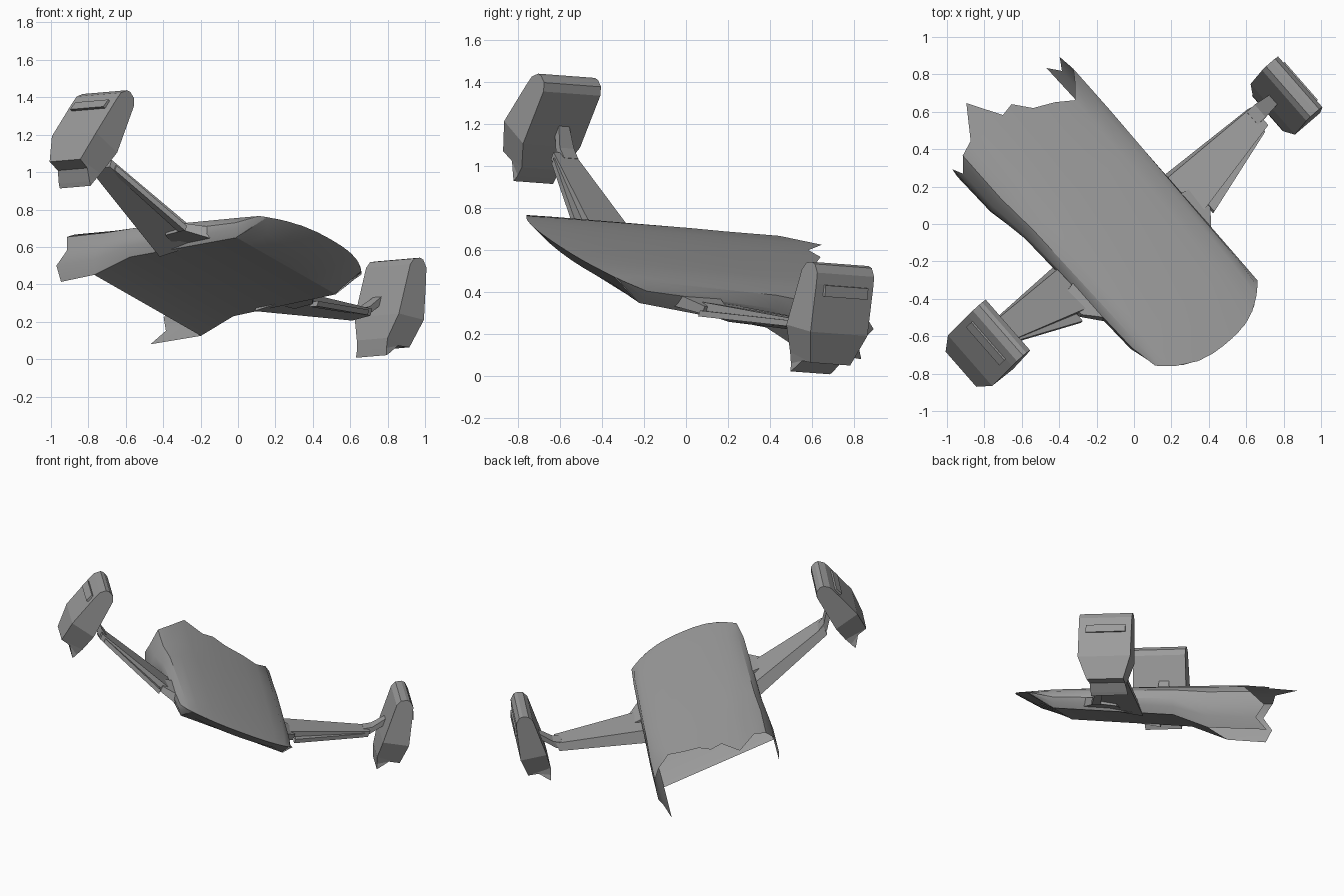
import bpy, bmesh
from mathutils import Vector

if "Cube" in bpy.data.objects:
    bpy.data.objects.remove(bpy.data.objects["Cube"])

# Tilted craft frame: side (w), forward (f) and up (u)
S = Vector((0.703, 0.585, -0.402)).normalized()
F = Vector((0.66, -0.75, 0.055))
F = (F - S * F.dot(S)).normalized()
U = F.cross(S)
MID = -0.283

grey = bpy.data.materials.new("dull_grey")
grey.diffuse_color = (0.33, 0.33, 0.33, 1)
grey.use_nodes = True
grey.node_tree.nodes["Principled BSDF"].inputs["Base Color"].default_value = grey.diffuse_color


def place(w, f, u):
    return S * (w + MID) + F * f + U * u


def make(name, verts, faces, smooth=False):
    bm = bmesh.new()
    vs = [bm.verts.new(place(*v)) for v in verts]
    for f in faces:
        bm.faces.new([vs[i] for i in f])
    bmesh.ops.remove_doubles(bm, verts=bm.verts, dist=0.0005)
    bmesh.ops.recalc_face_normals(bm, faces=bm.faces)
    me = bpy.data.meshes.new(name)
    bm.to_mesh(me)
    bm.free()
    me.materials.append(grey)
    ob = bpy.data.objects.new(name, me)
    bpy.context.collection.objects.link(ob)
    if smooth:
        bpy.context.view_layer.objects.active = ob
        ob.select_set(True)
        bpy.ops.object.shade_smooth_by_angle(angle=0.6)
        ob.select_set(False)
    return ob


def loft(name, loops, side):
    """Closed solid through four-cornered loops, mirrored by side."""
    verts = [(side * w, f, u) for lp in loops for w, f, u in lp]
    n = len(loops)
    faces = [(4*i + k, 4*i + (k+1) % 4, 4*i + 4 + (k+1) % 4, 4*i + 4 + k)
             for i in range(n - 1) for k in range(4)]
    faces += [(3, 2, 1, 0), tuple(range(4*n - 4, 4*n))]
    return make(name, verts, faces)


def rim(w):
    a = (abs(w) / .385) ** 2.6
    return (w, .84 - .15 * a, .525 - .025 * a)


# Hull: rounded section (offset, height fraction, torn rear end)
section = [(-.40, 0, -.79), (-.43, .25, -.83), (-.437, .5, -.77), (-.41, .78, -.84),
           (-.34, .92, -.87), (-.22, .97, -1.04), (-.11, 1, -.865), (-.03, 1, -.88),
           (.05, 1, -.79), (.17, .985, -.74), (.27, .96, -.68), (.36, .9, -.77),
           (.41, .78, -.82), (.437, .5, -.92), (.43, .25, -.86), (.41, 0, -.93)]
TOP = .535
N = len(section)
# nose rim, where top and underside meet
verts = [rim(w * .89) for w, v, _ in section]
for f, low, wide in ((.53, .39, .93), (-.29, .32, .97), (-.53, .225, 1)):
    verts += [(w * wide, f, low + (TOP - low) * v) for w, v, _ in section]
verts += [(w, end, .20 + (TOP - .20) * v) for w, v, end in section]
faces = [(i*N + k, i*N + k + 1, i*N + N + k + 1, i*N + N + k)
         for i in range(4) for k in range(N - 1)]
# floor stops short of the torn rear
faces += [(i*N + N - 1, i*N, i*N + N, i*N + 2*N - 1) for i in (1, 2)]
# bulging chin under the nose, following the rim
under = []
for k in range(9):
    t = -.358 + .716 * k / 8
    a = Vector(rim(t))
    b = Vector((t * .375 / .358, .53, .39))
    mid = (a + b) / 2 - Vector((0, 0, .02 * (1 - (t / .358) ** 2)))
    under.append(len(verts))
    verts += [tuple(a), tuple(mid), tuple(b)]
faces += [(a + j, a + j + 1, a + j + 4, a + j + 3) for a in under[:-1] for j in (0, 1)]
make("hull", verts, faces, True)

for side, tag in ((-1, "left"), (1, "right")):
    # Tapered wing arm and the bent strut into the pod
    loft(tag + "_arm", [
        [(.36, -.08, .32), (.36, .23, .38), (.36, .23, .42), (.36, -.05, .41)],
        [(.99, -.05, .54), (.99, .09, .56), (.99, .09, .60), (.99, -.04, .60)]], side)
    loft(tag + "_strut", [
        [(.95, -.04, .54), (.95, .05, .54), (.95, .05, .59), (.95, -.04, .59)],
        [(1.0, -.04, .565), (1.0, .05, .565), (1.0, .05, .62), (1.0, -.04, .62)],
        [(1.08, -.02, .67), (1.08, .04, .67), (1.08, .04, .73), (1.08, -.02, .73)]], side)
    # Leading edge strip
    loft(tag + "_edge_strip", [
        [(.50, .19, .39), (.50, .25, .39), (.50, .25, .42), (.50, .19, .42)],
        [(.96, .07, .55), (.96, .105, .55), (.96, .105, .58), (.96, .07, .58)]], side)
    # Root fairing
    loft(tag + "_root_fairing", [
        [(.36, .05, .36), (.36, .36, .39), (.36, .36, .46), (.36, .05, .46)],
        [(.49, .08, .38), (.49, .22, .40), (.49, .22, .44), (.49, .08, .44)]], side)
    # Engine pod: rows of inner and outer points, back and front; hollow foot
    rows = [(1.125, .385, 1.14, .405, -.10, .15), (1.11, .42, 1.18, .465, -.09, .15),
            (1.09, .47, 1.25, .485, -.09, .16),
            (1.07, .60, 1.245, .64, -.14, .22), (1.05, .88, 1.178, .86, -.14, .22),
            (1.065, .92, 1.16, .91, -.14, .22), (1.10, .94, 1.125, .94, -.14, .22)]
    loft(tag + "_pod", [[(wi, b, ui), (wo, b, uo), (wo, a, uo), (wi, a, ui)]
                        for wi, ui, wo, uo, b, a in rows], side)
    # Raised bar on the pod's outer face
    loft(tag + "_pod_bar", [
        [(1.16, -.10, .80), (1.16, .17, .80), (1.15, .17, .85), (1.15, -.10, .85)],
        [(1.21, -.10, .81), (1.21, .17, .81), (1.19, .17, .86), (1.19, -.10, .86)]], side)
